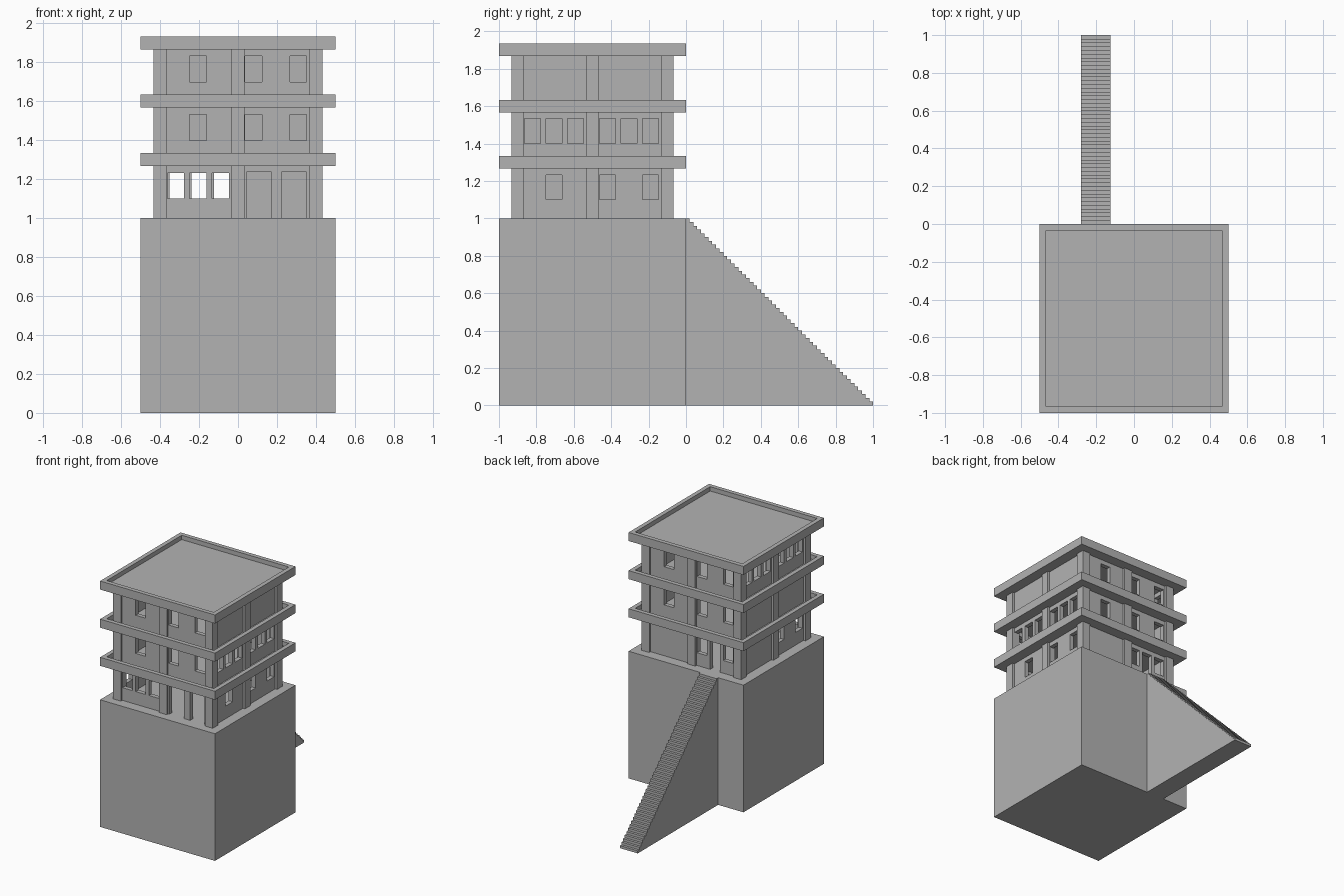
import bpy, bmesh, math
from mathutils import Matrix, Vector

if "Cube" in bpy.data.objects:
    bpy.data.objects.remove(bpy.data.objects["Cube"])

concrete = bpy.data.materials.new("concrete_grey")
concrete.diffuse_color = (0.45, 0.45, 0.45, 1)
concrete.use_nodes = True
concrete.node_tree.nodes["Principled BSDF"].inputs["Base Color"].default_value = concrete.diffuse_color


def finish(name, bm):
    bmesh.ops.recalc_face_normals(bm, faces=bm.faces[:])
    mesh = bpy.data.meshes.new(name)
    bm.to_mesh(mesh)
    bm.free()
    mesh.materials.append(concrete)
    ob = bpy.data.objects.new(name, mesh)
    bpy.context.collection.objects.link(ob)
    return ob


def box_bm(x0, x1, y0, y1, z0, z1):
    bm = bmesh.new()
    m = (Matrix.Translation(((x0 + x1) / 2, (y0 + y1) / 2, (z0 + z1) / 2))
         @ Matrix.Diagonal((x1 - x0, y1 - y0, z1 - z0, 1)))
    bmesh.ops.create_cube(bm, size=1, matrix=m)
    return bm


def extrude_all(bm, vec):
    res = bmesh.ops.extrude_face_region(bm, geom=bm.faces[:], use_keep_orig=True)
    verts = [v for v in res["geom"] if isinstance(v, bmesh.types.BMVert)]
    bmesh.ops.translate(bm, verts=verts, vec=vec)


PITCH, HEIGHT, HALF = 0.3, 0.267, 0.167   # storey pitch, wall height, half bay

# Openings in each kind of wall panel: x0, x1, z0, z1
win = [(c - 0.043, c + 0.043, 0.1, 0.233) for c in (-0.12, -0.005, 0.11)]
PANELS = {
    "blank": [],
    "one": [win[1]],
    "two": [win[0], win[2]],
    "three": win,
    "doors": [(-0.155, -0.03, 0, 0.24), (0.025, 0.15, 0, 0.24)],
    "entry": [win[0], (-0.048, 0.038, 0, 0.233), win[2]],
}


def panel(name, kind, bay, angle, z):
    holes = PANELS[kind]
    xs = sorted({-HALF, HALF, *[v for h in holes for v in h[:2]]})
    zs = sorted({0, HEIGHT, *[v for h in holes for v in h[2:]]})
    bm = bmesh.new()
    for a, b in zip(xs, xs[1:]):
        for c, d in zip(zs, zs[1:]):
            mx, mz = (a + b) / 2, (c + d) / 2
            if not any(h[0] < mx < h[1] and h[2] < mz < h[3] for h in holes):
                bm.faces.new([bm.verts.new((x, 0, zz))
                              for x, zz in ((a, c), (b, c), (b, d), (a, d))])
    bmesh.ops.remove_doubles(bm, verts=bm.verts[:], dist=1e-5)
    extrude_all(bm, Vector((0, 0.034, 0)))
    ob = finish(name, bm)
    ob.matrix_world = (Matrix.Translation((0, -0.5, z))
                       @ Matrix.Rotation(angle, 4, "Z")
                       @ Matrix.Translation((bay, -0.417, 0)))


# Plinth
finish("plinth", box_bm(-0.5, 0.5, -1, 0, 0, 1))

# Long staircase: stepped profile extruded sideways
N = 50
profile = [(0, 0)]
for i in range(N):
    h = 1 - i / N
    profile += [(i / N, h), ((i + 1) / N, h)]
profile.append((1, 0))
bm = bmesh.new()
bm.faces.new([bm.verts.new((-0.28, y, z)) for y, z in profile])
extrude_all(bm, Vector((0.155, 0, 0)))
finish("staircase", bm)

# Wall layout: left and right bay of each storey, seen from outside
LAYOUT = {
    "front": [("three", "doors"), ("one", "two"), ("one", "two")],
    "right": [("one", "two"), ("three", "three"), ("blank", "blank")],
    "back": [("blank", "entry"), ("one", "two"), ("one", "two")],
    "left": [("blank", "two"), ("blank", "blank"), ("three", "three")],
}

for floor in range(3):
    z = 1 + PITCH * floor
    # Columns round the edge
    for cx in (-0.4, 0, 0.4):
        for cy in (-0.9, -0.5, -0.1):
            if (cx, cy) != (0, -0.5):
                finish("column", box_bm(cx - 0.034, cx + 0.034, cy - 0.034,
                                        cy + 0.034, z, z + HEIGHT))
    # Walls
    for k, (side, rows) in enumerate(LAYOUT.items()):
        for bay, kind in zip((-0.2, 0.2), rows[floor]):
            panel(f"{side}_wall", kind, bay, k * math.pi / 2, z)
    # Slab with a raised rim
    bm = box_bm(-0.5, 0.5, -1, 0, z + HEIGHT, z + HEIGHT + 0.067)
    bm.normal_update()
    top = max(bm.faces, key=lambda f: f.calc_center_median().z)
    bmesh.ops.inset_region(bm, faces=[top], thickness=0.048)
    res = bmesh.ops.extrude_face_region(bm, geom=[top])
    bmesh.ops.translate(bm, vec=(0, 0, -0.034), verts=[
        v for v in res["geom"] if isinstance(v, bmesh.types.BMVert)])
    if top.is_valid:
        bmesh.ops.delete(bm, geom=[top], context="FACES_ONLY")
    finish("roof_slab" if floor == 2 else "floor_slab", bm)

# Centre the lot on the frame (already spans y -1 to 1)
